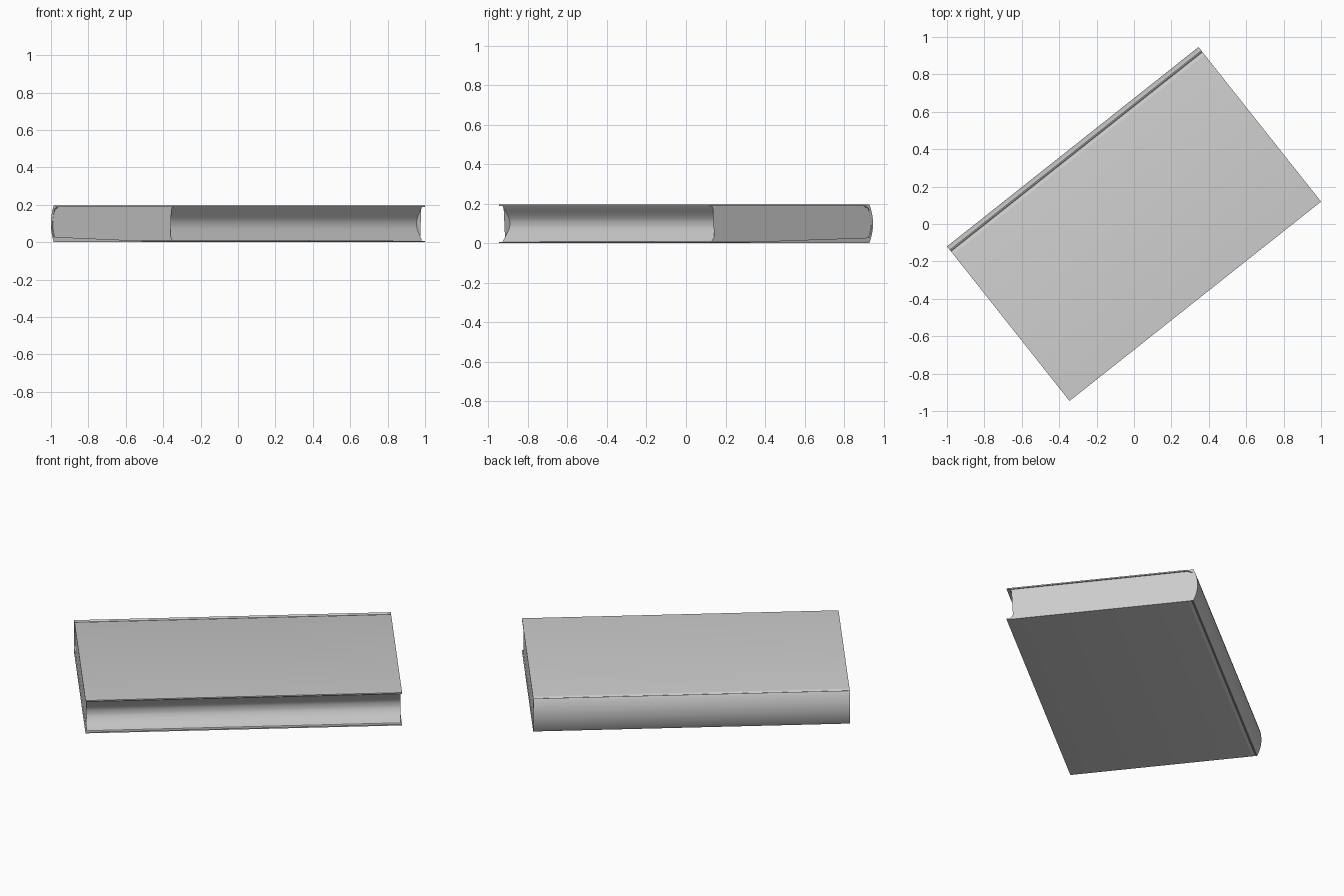
import bpy, bmesh, math

if "Cube" in bpy.data.objects:
    bpy.data.objects.remove(bpy.data.objects["Cube"])

LENGTH, WIDTH, H = 1.716, 1.055, 0.196
MID = H / 2
ANGLE = math.radians(38.4)


def extrude_profile(name, profile, length):
    """Extrude a closed (depth from spine, z) profile along the spine direction."""
    bm = bmesh.new()
    ends = [[bm.verts.new((x, WIDTH / 2 - d, z)) for d, z in profile]
            for x in (-length / 2, length / 2)]
    n = len(profile)
    for i in range(n):
        j = (i + 1) % n
        bm.faces.new((ends[0][i], ends[0][j], ends[1][j], ends[1][i]))
    caps = [bm.faces.new(e) for e in ends]
    bmesh.ops.triangulate(bm, faces=caps)
    bmesh.ops.recalc_face_normals(bm, faces=bm.faces)
    mesh = bpy.data.meshes.new(name)
    bm.to_mesh(mesh)
    bm.free()
    ob = bpy.data.objects.new(name, mesh)
    bpy.context.collection.objects.link(ob)
    ob.rotation_euler.z = ANGLE
    bpy.ops.object.select_all(action='DESELECT')
    ob.select_set(True)
    bpy.context.view_layer.objects.active = ob
    bpy.ops.object.shade_smooth_by_angle(angle=math.radians(30))
    return ob


def mirrored(half):
    """Add the bottom half of a path given from the top to mid height."""
    return half + [(d, H - z) for d, z in reversed(half)]


def arc(depth, half_height, steps=8):
    """Upper half of a rounded spine, as (depth inward, z) from top to near the middle."""
    return [(depth * (1 - i / steps) ** 2, MID + half_height * (1 - i / steps))
            for i in range(steps)]


# Hard cover: flat boards, hinge groove and rounded spine
T = 0.007
outer = [(WIDTH, H), (0.056, H), (0.048, H - 0.002), (0.040, H - 0.007),
         (0.034, H - 0.007), (0.028, H - 0.001), (0.024, H)] + arc(0.022, MID - 0.003)
inner = [(WIDTH, H - T), (0.060, H - T), (0.050, H - T - 0.003),
         (0.042, H - T - 0.007), (0.033, H - T - 0.007)]
inner += [(d + T, z) for d, z in arc(0.022, MID - 0.018)]
extrude_profile("book_cover", mirrored(outer) + mirrored(inner)[::-1], LENGTH)

# Page block: rounded at the spine, hollow at the fore edge
top = H - T - 0.0005
fore = [(WIDTH - 0.018 - 0.048 * math.sin(t * math.pi / 2) ** 1.15, top + (MID - top) * t)
        for t in [i / 8 for i in range(8)]]
back = [(0.060, top), (0.050, top - 0.003), (0.042, top - 0.0075), (0.034, top - 0.0075)]
back += [(d + T + 0.001, z) for d, z in arc(0.022, MID - 0.019)]
extrude_profile("page_block", mirrored(fore) + mirrored(back)[::-1], LENGTH - 0.012)
